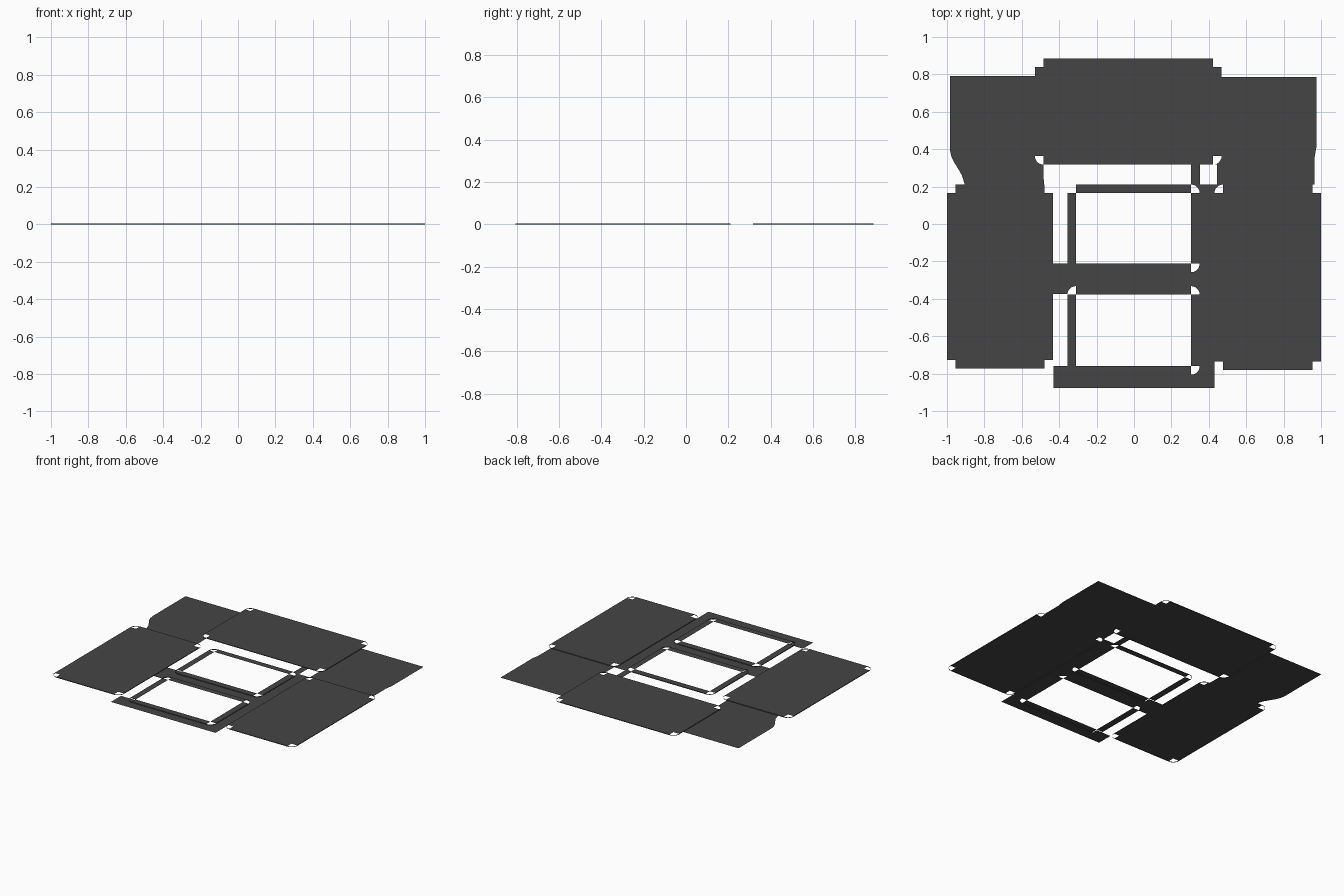
import bpy, bmesh, math

if "Cube" in bpy.data.objects:
    bpy.data.objects.remove(bpy.data.objects["Cube"])

H = 0.005   # panel height
R = 0.046   # corner radius

mat = bpy.data.materials.new("charcoal grey")
mat.diffuse_color = (0.06, 0.06, 0.06, 1)
mat.use_nodes = True
mat.node_tree.nodes["Principled BSDF"].inputs["Base Color"].default_value = mat.diffuse_color


def finish(name, bm):
    me = bpy.data.meshes.new(name)
    bm.to_mesh(me)
    bm.free()
    me.materials.append(mat)
    ob = bpy.data.objects.new(name, me)
    bpy.context.collection.objects.link(ob)


def face(bm, pts, z):
    f = bm.faces.new([bm.verts.new((x, y, z)) for x, y in pts])
    f.normal_update()
    if f.normal.z < 0:
        f.normal_flip()


def rect(bm, x0, y0, x1, y1, z):
    face(bm, [(x0, y0), (x1, y0), (x1, y1), (x0, y1)], z)


def arc(cx, cy, a0, a1, n=6):
    return [(cx + R * math.cos(math.radians(a0 + (a1 - a0) * i / n)),
             cy + R * math.sin(math.radians(a0 + (a1 - a0) * i / n))) for i in range(n + 1)]


def spandrel(bm, cx, cy, sx, sy):
    """Fill between a square corner and the rounded corner inside it."""
    a = [(cx + sx * (x - cx), cy + sy * (y - cy)) for x, y in arc(cx, cy, 0, 90)]
    corner = (cx + sx * R, cy + sy * R)
    for p, q in zip(a, a[1:]):
        face(bm, [corner, p, q], 0)


def panel(name, x0, y0, x1, y1, centre=True, strips="LRBT"):
    """Rounded panel: thin wall all round, edge strips, open corners."""
    bm = bmesh.new()
    a, b, c, d = x0 + R, y0 + R, x1 - R, y1 - R
    if centre:
        rect(bm, a, b, c, d, H)
    spans = {"L": (x0, b, a, d), "R": (c, b, x1, d), "B": (a, y0, c, b), "T": (a, d, c, y1)}
    for s in strips:
        rect(bm, *spans[s], H)
    ring = arc(c, d, 0, 90) + arc(a, d, 90, 180) + arc(a, b, 180, 270) + arc(c, b, 270, 360)
    lo = [bm.verts.new((x, y, 0)) for x, y in ring]
    hi = [bm.verts.new((x, y, H)) for x, y in ring]
    for i in range(len(ring)):
        j = (i + 1) % len(ring)
        bm.faces.new((lo[i], lo[j], hi[j], hi[i]))
    finish(name, bm)


# Raised rounded panels
panel("back_panel", -0.53, 0.317, 0.468, 0.885)
panel("left_panel", -1.0, -0.772, -0.432, 0.211)
panel("right_panel", 0.43, -0.78, 1.0, 0.211)

# Open window frames
panel("rear_window_frame", -0.356, -0.258, 0.351, 0.211, False)
panel("front_window_frame", -0.356, -0.806, 0.351, -0.332, False)

# Back left sheet with curved outer edge
bm = bmesh.new()
face(bm, [(-0.53, 0.79), (-0.985, 0.79), (-0.985, 0.40), (-0.978, 0.365), (-0.965, 0.335),
          (-0.94, 0.295), (-0.92, 0.26), (-0.905, 0.211), (-0.482, 0.211)]
     + arc(-0.484, 0.363, 270, 180), 0)
finish("back_left_sheet", bm)

# Back right sheet
bm = bmesh.new()
face(bm, arc(0.422, 0.363, 0, -90)[:-1] + [(0.443, 0.317), (0.443, 0.211), (0.966, 0.211),
     (0.966, 0.36), (0.975, 0.41), (0.975, 0.787), (0.468, 0.787)], 0)
finish("back_right_sheet", bm)

# Sheet around the windows
bm = bmesh.new()
for r in [(0.351, -0.878, 0.43, 0.211),       # right column
          (-0.432, -0.375, -0.356, -0.211),   # left stub
          (-0.356, -0.332, 0.351, -0.258),    # bar between windows
          (-0.43, -0.878, 0.351, -0.806),     # front bar
          (-0.43, -0.806, -0.356, -0.76),     # front bar left end
          (-0.356, -0.258, -0.31, -0.212),    # filled corners
          (-0.356, -0.806, -0.31, -0.76),
          (0.305, 0.211, 0.354, 0.317)]:      # rear post
    rect(bm, *r, 0)
for c in [(0.305, 0.165, 1, 1), (0.305, -0.212, 1, -1), (0.305, -0.378, 1, 1),
          (0.305, -0.76, 1, -1), (-0.31, -0.378, -1, 1), (0.476, 0.165, -1, 1)]:
    spandrel(bm, *c)
finish("window_surround", bm)
